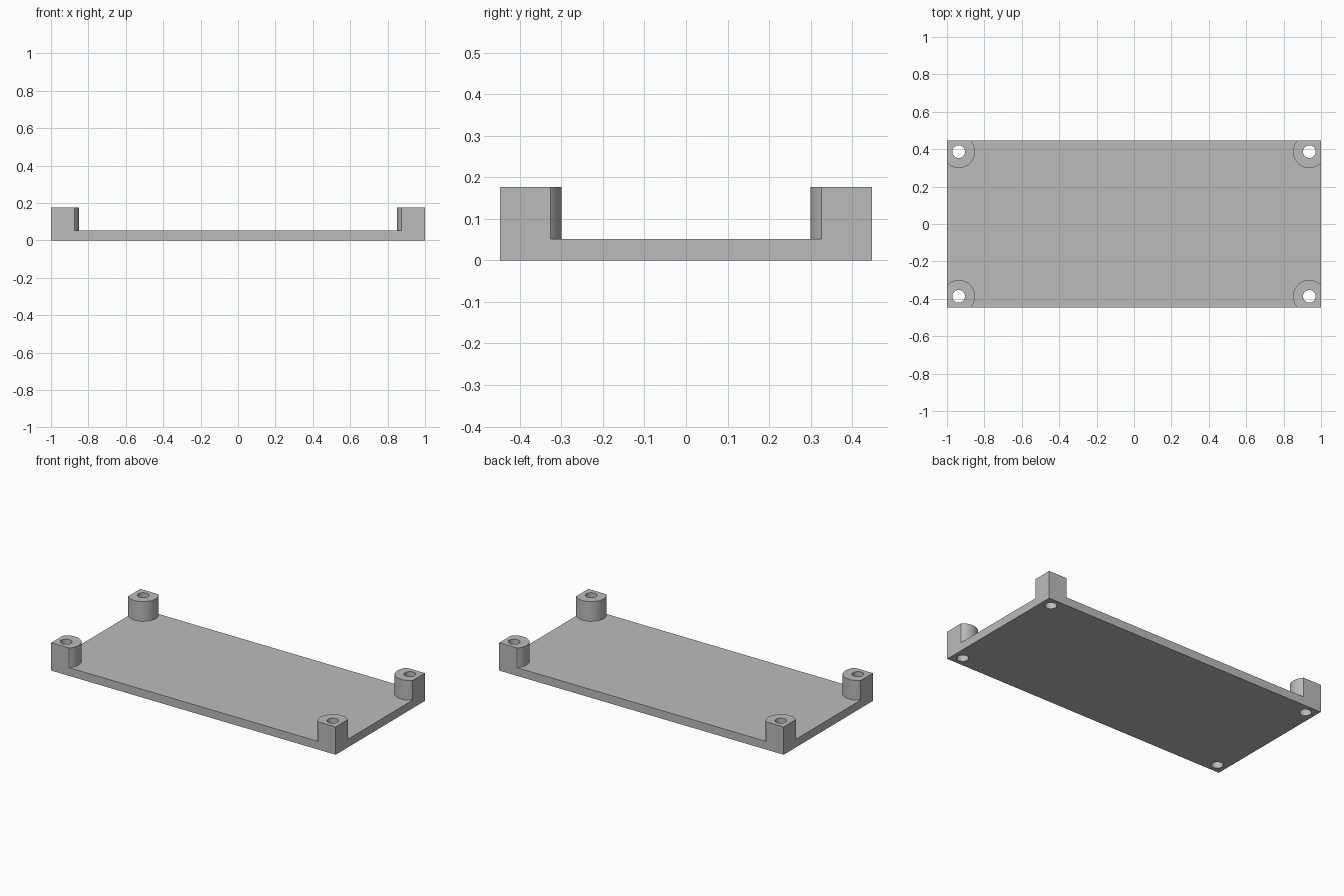
import bpy, math

if "Cube" in bpy.data.objects:
    bpy.data.objects.remove(bpy.data.objects["Cube"], do_unlink=True)

HALF_X, HALF_Y = 1.0, 0.4475
PLATE, HEIGHT = 0.052, 0.177
POST_X, POST_Y = 0.9375, 0.387
POST_R, HOLE_R = 0.0875, 0.034


def box(name, hx, hy, z0, z1):
    bpy.ops.mesh.primitive_cube_add(size=1, location=(0, 0, (z0 + z1) / 2))
    ob = bpy.context.object
    ob.name = name
    ob.scale = (2 * hx, 2 * hy, z1 - z0)
    bpy.ops.object.transform_apply(location=True, rotation=False, scale=True)
    return ob


def corner_cylinders(name, radius, z0, z1):
    """One cylinder at each of the four corners."""
    parts = []
    for sx in (-1, 1):
        for sy in (-1, 1):
            bpy.ops.mesh.primitive_cylinder_add(
                vertices=64, radius=radius, depth=z1 - z0,
                location=(sx * POST_X, sy * POST_Y, (z0 + z1) / 2))
            ob = bpy.context.object
            ob.name = name
            parts.append(ob)
    return parts


def cut(target, cutters):
    """Subtract every cutter from the target, then discard the cutters."""
    bpy.ops.object.select_all(action='DESELECT')
    target.select_set(True)
    bpy.context.view_layer.objects.active = target
    for c in cutters:
        c.hide_render = True
        mod = target.modifiers.new("cut", 'BOOLEAN')
        mod.operation = 'DIFFERENCE'
        mod.solver = 'EXACT'
        mod.object = c
        bpy.ops.object.modifier_apply(modifier=mod.name)
        bpy.data.objects.remove(c, do_unlink=True)


# Solid blank, milled down to the plate everywhere except the round corner posts
tray = box("mounting_plate", HALF_X, HALF_Y, 0, HEIGHT)
pocket = box("pocket_cutter", HALF_X + 0.2, HALF_Y + 0.2, PLATE, HEIGHT + 0.1)
cut(pocket, corner_cylinders("post_shape", POST_R, -0.1, HEIGHT + 0.2))
cut(tray, [pocket])

# Screw holes through the posts and plate
cut(tray, corner_cylinders("hole_cutter", HOLE_R, -0.1, HEIGHT + 0.1))

# Grey finish
grey = bpy.data.materials.new("grey")
grey.use_nodes = True
colour = (0.5, 0.5, 0.5, 1)
grey.diffuse_color = colour
grey.node_tree.nodes["Principled BSDF"].inputs["Base Color"].default_value = colour
tray.data.materials.clear()
tray.data.materials.append(grey)

bpy.ops.object.select_all(action='DESELECT')
tray.select_set(True)
bpy.context.view_layer.objects.active = tray
bpy.ops.object.shade_smooth_by_angle(angle=math.radians(30))
